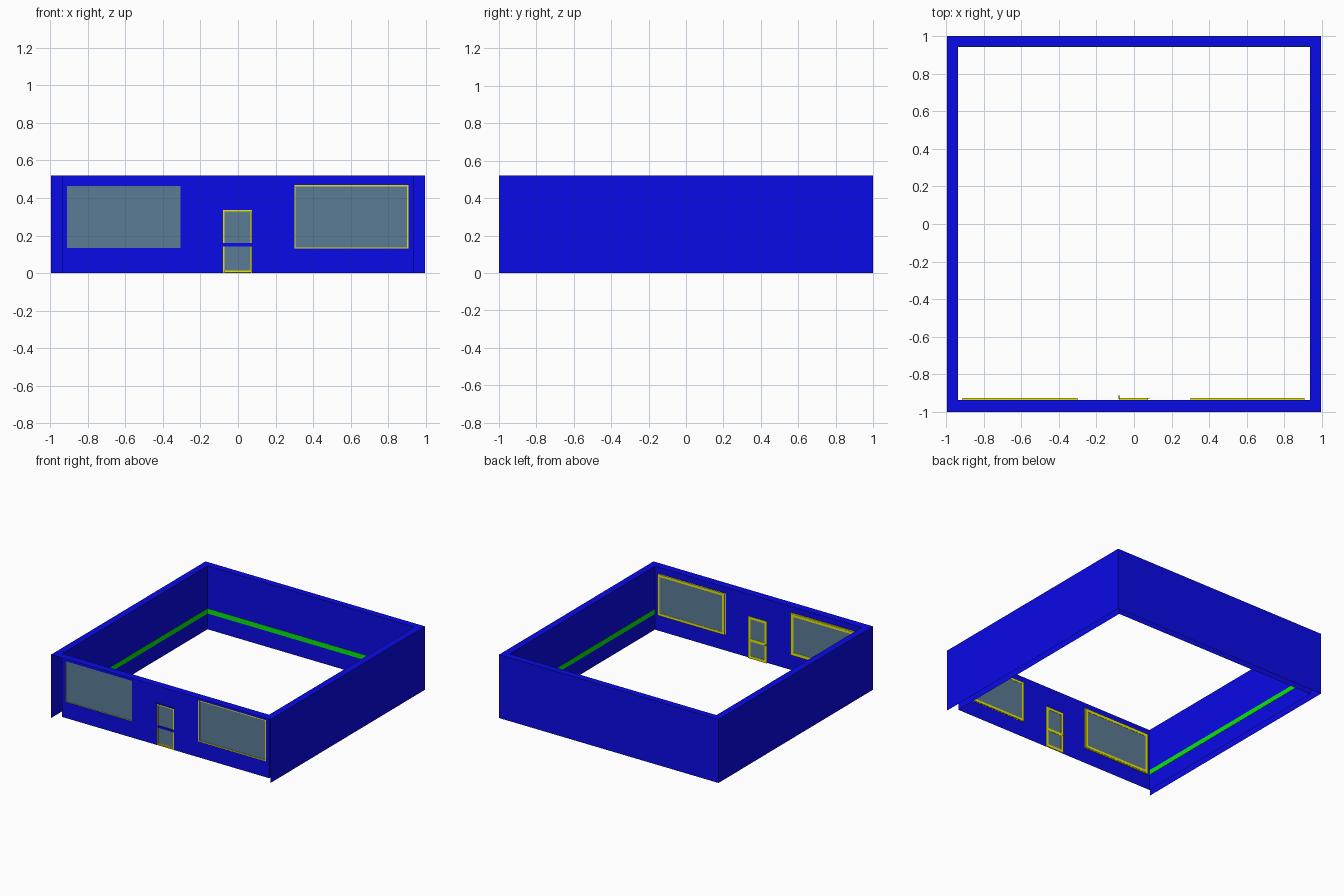
import bpy, bmesh

if "Cube" in bpy.data.objects:
    bpy.data.objects.remove(bpy.data.objects["Cube"])


def make_mat(name, rgb):
    m = bpy.data.materials.new(name)
    m.diffuse_color = (*rgb, 1)
    m.use_nodes = True
    m.node_tree.nodes["Principled BSDF"].inputs["Base Color"].default_value = m.diffuse_color
    return m


BLUE = make_mat("blue", (0.003, 0.003, 0.80))
YELLOW = make_mat("yellow", (0.80, 0.80, 0.003))
GREEN = make_mat("green", (0.003, 0.80, 0.003))
GLASS = make_mat("glass", (0.105, 0.20, 0.30))


def finish(name, bm, mat):
    bmesh.ops.remove_doubles(bm, verts=bm.verts, dist=1e-5)
    bmesh.ops.recalc_face_normals(bm, faces=bm.faces)
    me = bpy.data.meshes.new(name)
    bm.to_mesh(me)
    bm.free()
    ob = bpy.data.objects.new(name, me)
    bpy.context.collection.objects.link(ob)
    me.materials.append(mat)
    return ob


def add_box(bm, x0, x1, y0, y1, z0, z1):
    for v in bmesh.ops.create_cube(bm, size=1)["verts"]:
        v.co.x = x1 if v.co.x > 0 else x0
        v.co.y = y1 if v.co.y > 0 else y0
        v.co.z = z1 if v.co.z > 0 else z0


def box(name, mat, *dims):
    bm = bmesh.new()
    add_box(bm, *dims)
    return finish(name, bm, mat)


def quad(bm, *pts):
    bm.faces.new([bm.verts.new(p) for p in pts])


def frame(name, x0, x1, z0, z1, w, y0, y1, bars=()):
    # rectangular frame in the front wall, with optional cross bars
    bm = bmesh.new()
    add_box(bm, x0, x0 + w, y0, y1, z0, z1)
    add_box(bm, x1 - w, x1, y0, y1, z0, z1)
    for a, b in [(z0, z0 + w), (z1 - w, z1), *bars]:
        add_box(bm, x0 + w, x1 - w, y0, y1, a, b)
    return finish(name, bm, YELLOW)


H = 0.52
OX, OY = 0.995, 1.0                    # outer skin
IX, IB, IF = 0.938, 0.945, -0.937      # inner skin: side, back, front

outer = [(-OX, -OY), (-OX, OY), (OX, OY), (OX, -OY)]
inner = [(-IX, IF), (-IX, IB), (IX, IB), (IX, IF)]

# hollow wall shell: outer and inner skins on three sides, open below
bm = bmesh.new()
for ring in (outer, inner):
    for a, b in zip(ring, ring[1:]):
        quad(bm, (*a, 0), (*b, 0), (*b, H), (*a, H))
# flat wall cap all the way round
for i in range(4):
    j = (i + 1) % 4
    quad(bm, (*outer[i], H), (*outer[j], H), (*inner[j], H), (*inner[i], H))
finish("wall_shell", bm, BLUE)

# openings: x0, x1, z0, z1
left_win = (-0.91, -0.305, 0.133, 0.465)
right_win = (0.30, 0.908, 0.13, 0.468)
door = (-0.08, 0.075, 0.0, 0.335)
openings = [left_win, right_win, door]

# front wall sheet with the openings left out
bm = bmesh.new()
xs = sorted({-IX, IX, *(v for o in openings for v in o[:2])})
zs = sorted({0, H, *(v for o in openings for v in o[2:])})
for x0, x1 in zip(xs, xs[1:]):
    for z0, z1 in zip(zs, zs[1:]):
        cx, cz = (x0 + x1) / 2, (z0 + z1) / 2
        if not any(o[0] < cx < o[1] and o[2] < cz < o[3] for o in openings):
            quad(bm, (x0, IF, z0), (x1, IF, z0), (x1, IF, z1), (x0, IF, z1))
finish("front_wall", bm, BLUE)

# windows: thin lining, set-back glass and a frame on the inside
G = IF + 0.007                         # front of the glass
FI = IF + 0.011                        # inner face of the frames
R = 0.007                              # lining thickness
for side, o, grow in (("left", left_win, R), ("right", right_win, 0)):
    full = (o[0] - grow, o[1] + grow, o[2] - grow, o[3] + grow)
    frame(side + "_window_lining", *full, R, IF + 0.001, G + 0.002)
    frame(side + "_window_frame", *o, 0.02, G + 0.002, FI)
    box(side + "_window_glass", GLASS, full[0] + R, full[1] - R,
        G, G + 0.002, full[2] + R, full[3] - R)

# door: lining, inner frame, two panes, mid rail, header strip and handle
frame("door_lining", *door, R, IF + 0.001, G + 0.002)
frame("door_frame", -0.086, 0.086, 0, 0.345, 0.022, G + 0.002, FI, bars=[(0.14, 0.163)])
for label, z0, z1 in (("lower", 0.015, 0.143), ("upper", 0.16, 0.327)):
    box(label + "_door_glass", GLASS, -0.072, 0.067, G, G + 0.002, z0, z1)
box("door_rail", BLUE, door[0], door[1], IF, G + 0.002, 0.143, 0.16)
box("door_header", BLUE, -0.088, 0.086, IF - 0.006, IF, 0.341, 0.346)
box("door_handle", YELLOW, -0.082, -0.074, FI, FI + 0.014, 0.147, 0.155)

# green strips along the inside of the side and back walls
G0, G1, T = 0.13, 0.17, 0.002
for s, label in ((-1, "left"), (1, "right")):
    xa, xb = sorted((s * IX, s * (IX - T)))
    box(label + "_strip", GREEN, xa, xb, IF + 0.001, IB, G0, G1)
box("back_strip", GREEN, -IX, IX, IB - T, IB, G0, G1)
